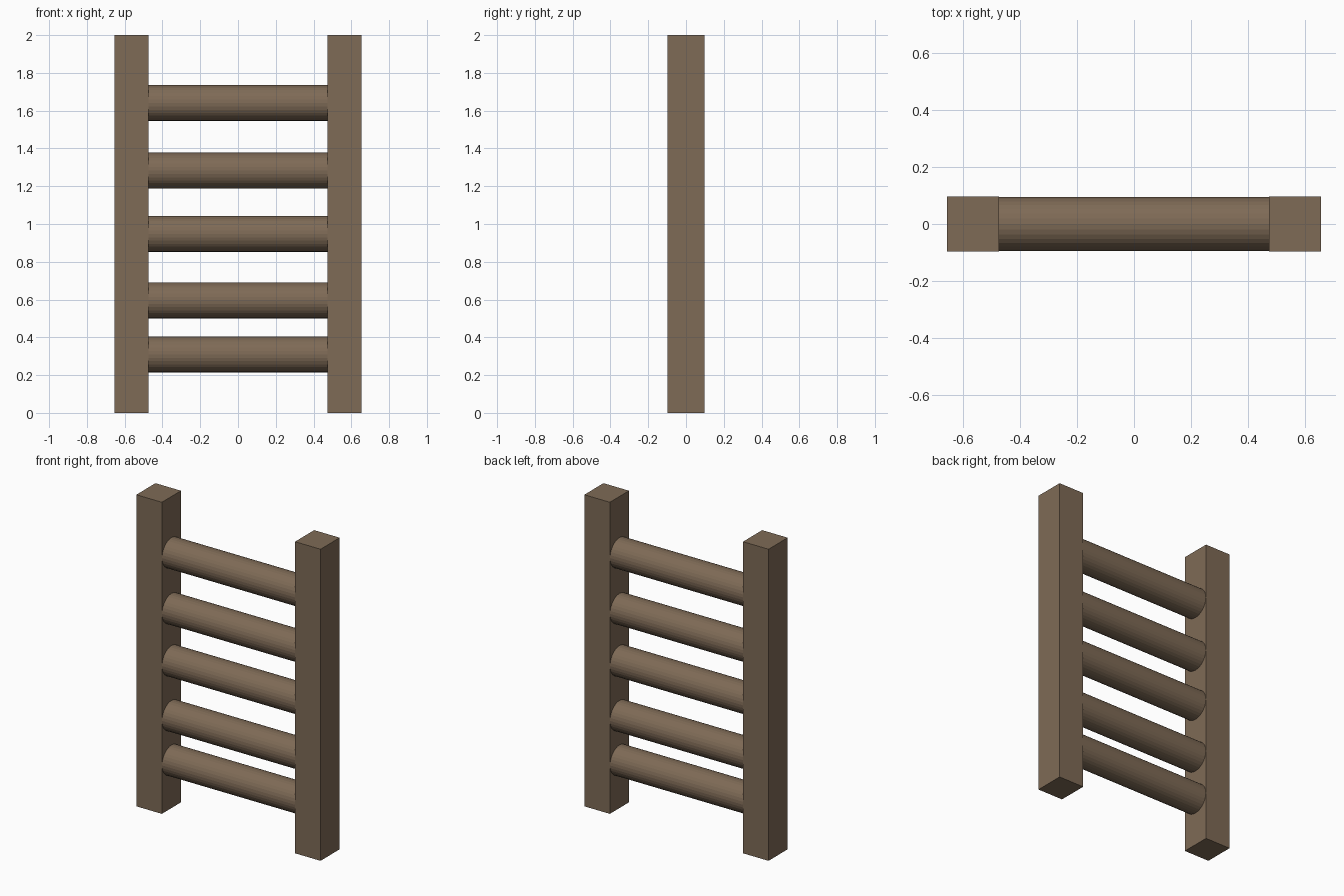
import bpy
import math

if "Cube" in bpy.data.objects:
    bpy.data.objects.remove(bpy.data.objects["Cube"])

wood = bpy.data.materials.new("brown_wood")
wood.diffuse_color = (0.21, 0.145, 0.093, 1.0)
wood.use_nodes = True
wood.node_tree.nodes["Principled BSDF"].inputs["Base Color"].default_value = wood.diffuse_color

HALF_WIDTH, INNER, HALF_DEPTH, HEIGHT = 0.654, 0.473, 0.097, 2.0


def finish(name):
    obj = bpy.context.object
    obj.name = name
    obj.data.materials.append(wood)
    return obj


# Two square side posts
for side, label in ((-1, "left"), (1, "right")):
    bpy.ops.mesh.primitive_cube_add(
        size=1, location=(side * (HALF_WIDTH + INNER) / 2, 0, HEIGHT / 2))
    post = finish(label + "_post")
    post.scale = (HALF_WIDTH - INNER, 2 * HALF_DEPTH, HEIGHT)

# Five round rungs between the posts, unevenly spaced
for i, z in enumerate((0.31, 0.596, 0.948, 1.283, 1.641), 1):
    bpy.ops.mesh.primitive_cylinder_add(
        vertices=32, radius=0.095, depth=2 * INNER,
        location=(0, 0, z), rotation=(0, math.pi / 2, 0))
    finish(f"rung_{i}")
